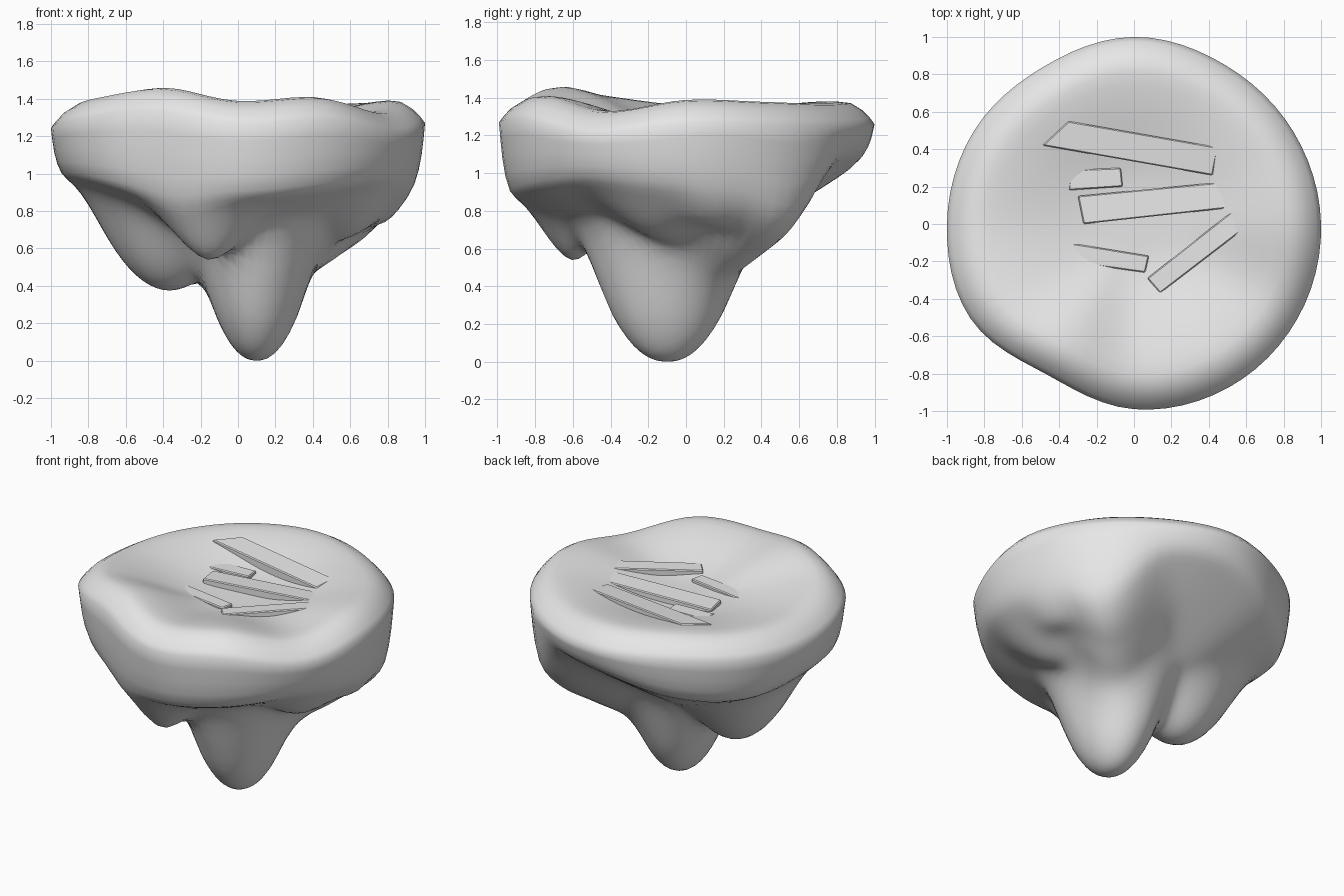
import bpy
import bmesh
import math

cube = bpy.data.objects.get("Cube")
if cube:
    bpy.data.objects.remove(cube, do_unlink=True)

mat = bpy.data.materials.new("pale_grey_stone")
mat.use_nodes = True
GREY = (0.8, 0.8, 0.8, 1)
mat.diffuse_color = GREY
mat.node_tree.nodes["Principled BSDF"].inputs["Base Color"].default_value = GREY

SEGMENTS = 72

# Values around the rim, one every 30 degrees from +x
OUTLINE = [1, .985, .98, 1, .97, .99, 1, 1.01, .93, .99, 1.01, 1.01]
CREST = [1.39, 1.38, 1.37, 1.38, 1.38, 1.36, 1.36, 1.41, 1.46, 1.39, 1.41, 1.33]
SKIRT = [.94, 1.06, 1.1, 1.1, .98, .94, .99, .98, .89, .88, .93, .98]

# Hanging lobes: x, y, lowest z, rise, half width x, half width y, power
LOBES = [
    (.1, -.1, 0, .45, .29, .38, 2.2),
    (-.37, -.02, .37, .2, .28, .27, 2),
    (-.15, -.6, .51, .2, .21, .17, 1.5),
    (.26, .1, .37, .2, .22, .25, 1.8),
    (.42, .27, .5, .2, .25, .25, 1.8),
    (.58, .42, .61, .2, .24, .22, 1.8),
    (.76, .14, .72, .2, .17, .25, 1.8),
    (.56, -.12, .65, .2, .26, .3, 1.8),
]


def around(values, angle):
    """Smooth closed interpolation of values spaced evenly round the rim."""
    n = len(values)
    p = angle / math.tau * n
    i = int(math.floor(p))
    t = p - i
    a, b, c, d = (values[(i + k) % n] for k in (-1, 0, 1, 2))
    return b + .5 * t * (c - a + t * (2 * a - 5 * b + 4 * c - d + t * (3 * (b - c) + d - a)))


def step(lo, hi, x):
    t = min(max((x - lo) / (hi - lo), 0), 1)
    return t * t * (3 - 2 * t)


def soft_min(a, b, k=.16):
    h = max(k - abs(a - b), 0) / k
    return min(a, b) - h * h * k / 4


def top_height(f, angle):
    crest = around(CREST, angle)
    bowl = 1.27 + (crest - 1.27) * step(.15, .86, f)
    return bowl - .12 * max((f - .82) / .18, 0) ** 2.2


def under_height(f, angle, x, y):
    skirt = around(SKIRT, angle)
    z = .48 + (skirt - .48) * (f / .95) ** 1.05
    for cx, cy, low, rise, wx, wy, power in LOBES:
        d = math.hypot((x - cx) / wx, (y - cy) / wy)
        z = soft_min(z, low + rise * d ** power)
    return z


# Rock: rings run from the bowl centre, over the rim, to the underside centre
bm = bmesh.new()
top_f = [i / 16 for i in range(1, 16)] + [.975, 1]
side_t = [.25, .5, .75]
under_f = [.95 - .95 * i / 26 for i in range(26)]
rings = [("top", f) for f in top_f] + [("side", t) for t in side_t] + [("under", f) for f in under_f]

loops = []
for kind, value in rings:
    loop = []
    for s in range(SEGMENTS):
        angle = math.tau * s / SEGMENTS
        radius = around(OUTLINE, angle)
        f = value if kind != "side" else 1 - .05 * value ** 2
        x, y = f * radius * math.cos(angle), f * radius * math.sin(angle)
        if kind == "top":
            z = top_height(f, angle)
        elif kind == "under":
            z = under_height(f, angle, x, y)
        else:
            low = under_height(.95, angle, x, y)
            z = top_height(1, angle) * (1 - value) + low * value
        loop.append(bm.verts.new((x, y, z)))
    loops.append(loop)

for upper, lower in zip(loops, loops[1:]):
    for s in range(SEGMENTS):
        n = (s + 1) % SEGMENTS
        bm.faces.new((upper[s], lower[s], lower[n], upper[n]))

bowl_centre = bm.verts.new((0, 0, top_height(0, 0)))
base_centre = bm.verts.new((0, 0, under_height(0, 0, 0, 0)))
for s in range(SEGMENTS):
    n = (s + 1) % SEGMENTS
    bm.faces.new((bowl_centre, loops[0][s], loops[0][n]))
    bm.faces.new((base_centre, loops[-1][n], loops[-1][s]))

# Soften the creases under the rim and between the lobes
soft = [v for loop in loops[len(top_f):] for v in loop if v.co.z > .3]
for _ in range(3):
    bmesh.ops.smooth_vert(bm, verts=soft, factor=.5, use_axis_x=True, use_axis_y=True, use_axis_z=True)

# Settle the spike tip on the ground
lowest = min(v.co.z for v in bm.verts)
for v in bm.verts:
    v.co.z -= lowest * (1 - step(0, .6, v.co.z))
bmesh.ops.recalc_face_normals(bm, faces=bm.faces)
mesh = bpy.data.meshes.new("rock")
bm.to_mesh(mesh)
bm.free()
rock = bpy.data.objects.new("rock", mesh)
bpy.context.collection.objects.link(rock)
mesh.materials.append(mat)
for p in mesh.polygons:
    p.use_smooth = True


# Planks half sunk in the bowl
def plank(name, outline, z, tilt_x=0, tilt_y=0, depth=.07):
    b = bmesh.new()
    verts = [b.verts.new((x, y, z + tilt_x * x + tilt_y * y)) for x, y in outline]
    face = b.faces.new(verts)
    extruded = bmesh.ops.extrude_face_region(b, geom=[face])["geom"]
    for v in extruded:
        if isinstance(v, bmesh.types.BMVert):
            v.co.z -= depth
    bmesh.ops.recalc_face_normals(b, faces=b.faces)
    me = bpy.data.meshes.new(name)
    b.to_mesh(me)
    b.free()
    ob = bpy.data.objects.new(name, me)
    bpy.context.collection.objects.link(ob)
    me.materials.append(mat)
    bevel = ob.modifiers.new("worn_edges", "BEVEL")
    bevel.width = .006
    bevel.segments = 1


plank("back_plank", [(-.49, .42), (-.35, .55), (.45, .41), (.42, .26)], 1.315, -.015, .085)
plank("short_plank", [(-.35, .18), (-.34, .29), (-.07, .3), (-.06, .2)], 1.302, .01)
plank("middle_plank", [(-.3, .15), (-.27, 0), (.55, .09), (.53, .23)], 1.316, .035, -.04)
plank("slanted_plank", [(.07, -.29), (.14, -.37), (.57, -.04), (.54, .08)], 1.3, .07)
plank("front_plank", [(-.35, -.1), (-.37, -.2), (.06, -.26), (.08, -.17)], 1.292)
